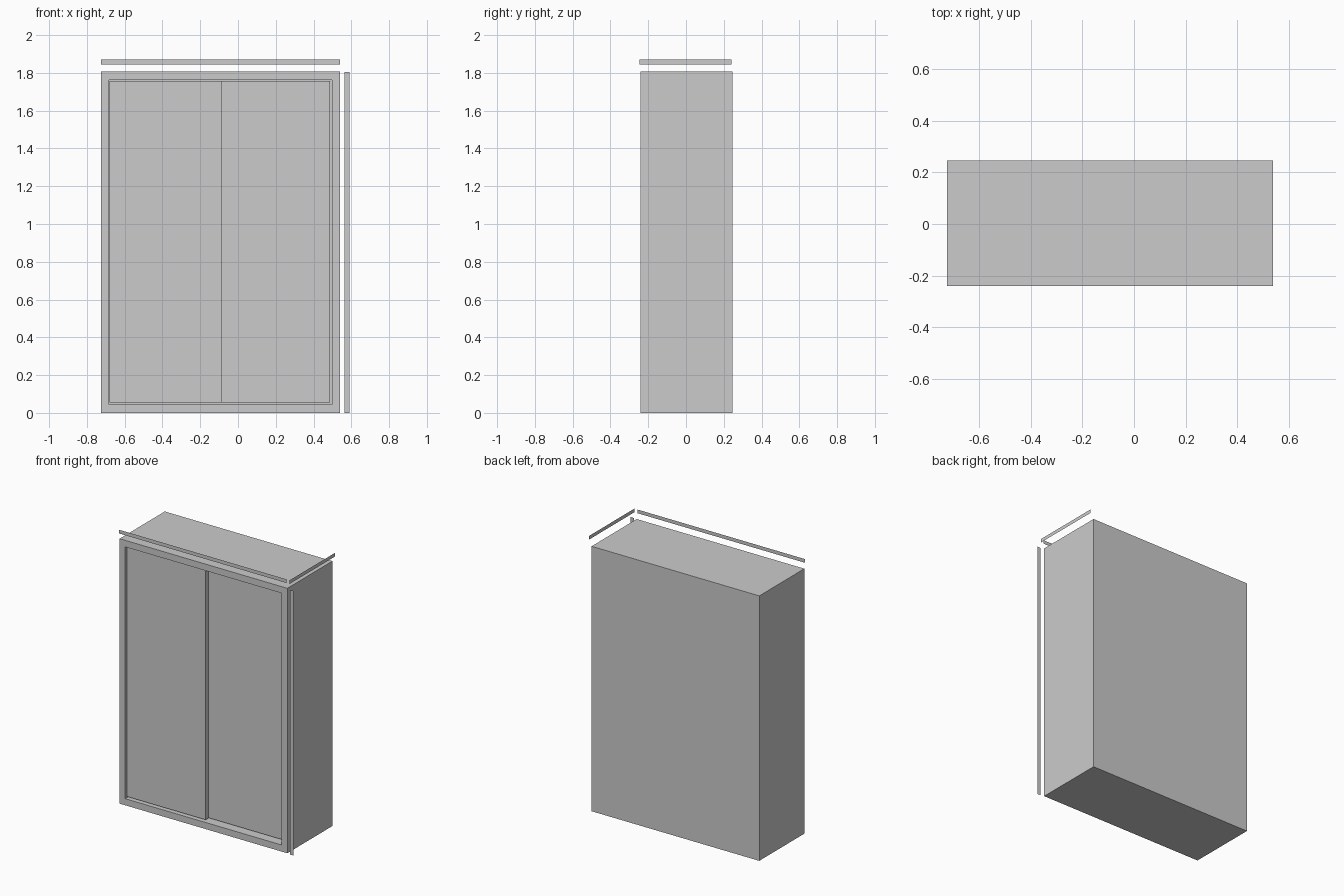
import bpy, bmesh

if "Cube" in bpy.data.objects:
    bpy.data.objects.remove(bpy.data.objects["Cube"])

X0, X1 = -0.725, 0.54        # cabinet width
Y0, Y1 = -0.24, 0.246        # cabinet depth
H = 1.807                    # cabinet height


def new_object(name, bm):
    mesh = bpy.data.meshes.new(name)
    bm.to_mesh(mesh)
    bm.free()
    ob = bpy.data.objects.new(name, mesh)
    bpy.context.collection.objects.link(ob)
    return ob


def box_bm(x0, x1, y0, y1, z0, z1):
    bm = bmesh.new()
    bmesh.ops.create_cube(bm, size=1)
    for v in bm.verts:
        v.co = (x1 if v.co.x > 0 else x0,
                y1 if v.co.y > 0 else y0,
                z1 if v.co.z > 0 else z0)
    return bm


def flat_strip(name, corners):
    bm = bmesh.new()
    bm.faces.new([bm.verts.new(c) for c in corners])
    return new_object(name, bm)


# Cabinet body: front face inset to a frame, then pushed back to form the recess
bm = box_bm(X0, X1, Y0, Y1, 0, H)
front = min(bm.faces, key=lambda f: f.calc_center_median().y)
bmesh.ops.inset_individual(bm, faces=[front], thickness=0.045)
recess = bmesh.ops.extrude_discrete_faces(bm, faces=[front])["faces"][0]
for v in recess.verts:
    v.co.y += 0.08
for v in bm.verts:           # opening edges
    if X0 + 0.01 < v.co.x < X1 - 0.01:
        v.co.x = -0.683 if v.co.x < 0 else 0.497
        v.co.z = 0.045 if v.co.z < 1 else 1.762
new_object("cabinet_body", bm)

# Sliding doors: the left one runs in front of the right one
new_object("left_door", box_bm(-0.679, -0.085, -0.227, -0.194, 0.056, 1.756))
new_object("right_door", box_bm(-0.10, 0.488, -0.193, -0.161, 0.056, 1.756))

# Flat dimension lines beside the cabinet
F = -0.246
ZB, ZT = 1.845, 1.87
flat_strip("width_line", [(X0, F, ZB), (X1, F, ZB), (X1, F, ZT), (X0, F, ZT)])
flat_strip("height_line", [(0.565, F, 0), (0.59, F, 0), (0.59, F, 1.805), (0.565, F, 1.805)])
flat_strip("depth_line", [(0.562, F, ZB), (0.562, 0.24, ZB), (0.562, 0.24, ZT), (0.562, F, ZT)])
